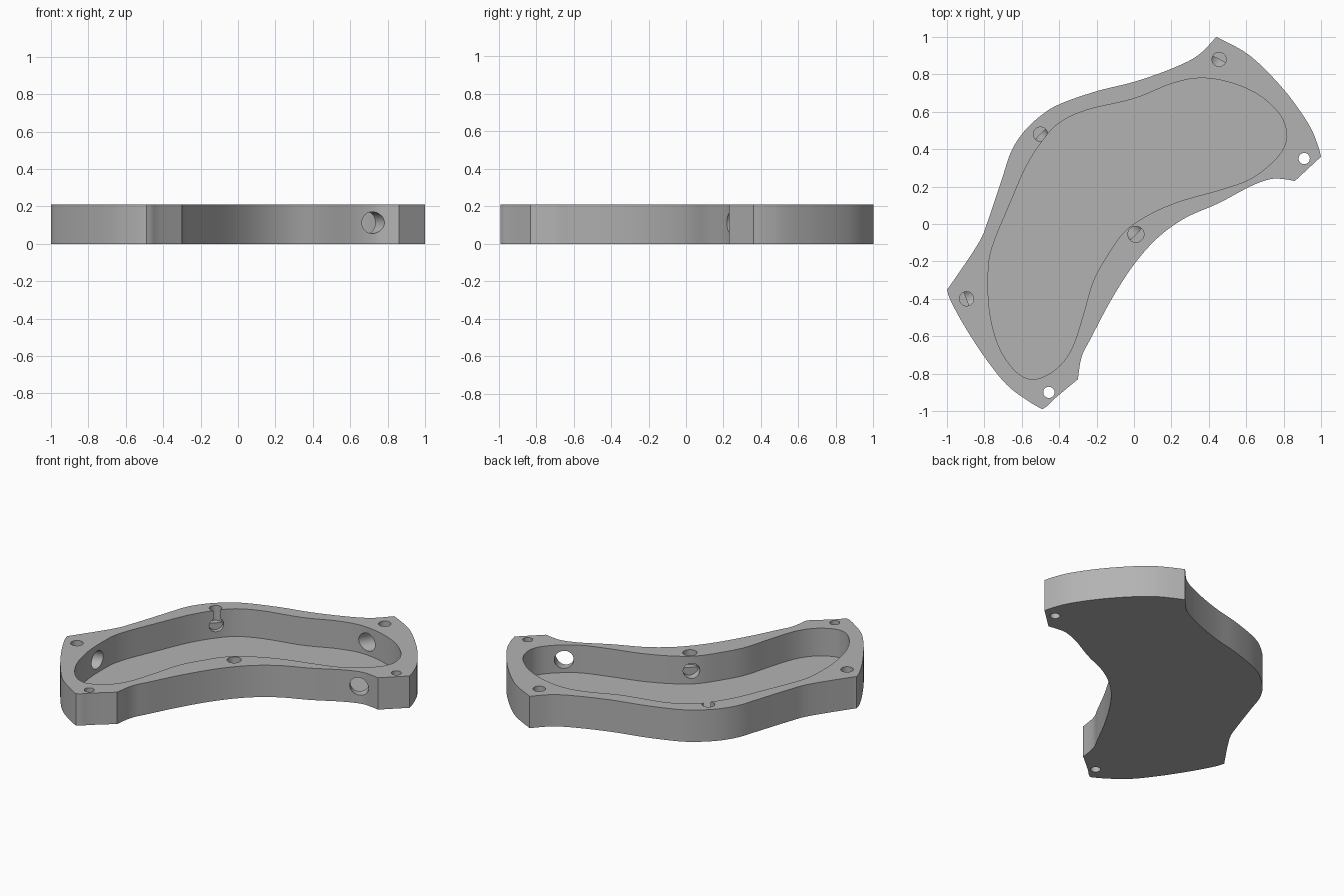
import bpy
import bmesh
from mathutils import Vector

if "Cube" in bpy.data.objects:
    bpy.data.objects.remove(bpy.data.objects["Cube"], do_unlink=True)

HEIGHT = 0.21
FLOOR = 0.027
HOLE_Z = 0.113

grey = bpy.data.materials.new("plain_grey")
grey.use_nodes = True
grey.diffuse_color = (0.45, 0.45, 0.45, 1)
grey.node_tree.nodes["Principled BSDF"].inputs["Base Color"].default_value = grey.diffuse_color


def spline(points, closed=False, steps=5):
    """Smooth curve through points given in hundredths of a unit."""
    pts = [Vector(p) / 100 for p in points]
    count = len(pts)
    if closed:
        at = lambda i: pts[i % count]
    else:
        at = lambda i: pts[max(0, min(count - 1, i))]
    result = []
    for i in range(count if closed else count - 1):
        a, b, c, d = at(i - 1), at(i), at(i + 1), at(i + 2)
        for s in range(steps):
            t = s / steps
            result.append(b + (c - a) * t / 2
                          + (a * 2 - b * 5 + c * 4 - d) * t * t / 2
                          + (b * 3 - a - c * 3 + d) * t * t * t / 2)
    return result


def prism(name, outline, bottom, top):
    """Extrude a flat outline straight up."""
    bm = bmesh.new()
    face = bm.faces.new([bm.verts.new((p.x, p.y, bottom)) for p in outline])
    lifted = bmesh.ops.extrude_face_region(bm, geom=[face])["geom"]
    verts = [v for v in lifted if isinstance(v, bmesh.types.BMVert)]
    bmesh.ops.translate(bm, verts=verts, vec=(0, 0, top - bottom))
    bmesh.ops.recalc_face_normals(bm, faces=bm.faces)
    mesh = bpy.data.meshes.new(name)
    bm.to_mesh(mesh)
    bm.free()
    obj = bpy.data.objects.new(name, mesh)
    bpy.context.collection.objects.link(obj)
    mesh.materials.append(grey)
    return obj


def drill(start, end, radius):
    """Cylindrical cutter running from start to end."""
    start, end = Vector(start), Vector(end)
    axis = end - start
    bpy.ops.mesh.primitive_cylinder_add(vertices=32, radius=radius, depth=axis.length,
                                        location=(start + end) / 2)
    obj = bpy.context.object
    obj.rotation_euler = axis.to_track_quat("Z", "Y").to_euler()
    obj.name = "hole_cutter"
    obj.data.materials.append(grey)
    return obj


def cut(target, cutter):
    """Subtract a cutter from the target, then discard the cutter."""
    cutter.hide_render = True
    bpy.ops.object.select_all(action="DESELECT")
    bpy.context.view_layer.objects.active = target
    target.select_set(True)
    mod = target.modifiers.new("cut", "BOOLEAN")
    mod.operation = "DIFFERENCE"
    mod.solver = "EXACT"
    mod.object = cutter
    bpy.ops.object.modifier_apply(modifier=mod.name)
    bpy.data.objects.remove(cutter, do_unlink=True)


# Outer outline: smooth runs that meet at sharp corners
runs = [
    [(44, 100), (62, 90), (80, 72), (93, 54), (98, 43), (100, 36)],
    [(100, 36), (86, 23)],
    [(86, 23), (80, 24), (73, 24), (62, 20), (45, 11), (27, 3), (12, -8), (-1, -23),
     (-13, -42), (-23, -61), (-28, -71), (-30, -83)],
    [(-30, -83), (-42, -93), (-46, -97), (-49, -99)],
    [(-49, -99), (-56, -95), (-68, -86), (-80, -71), (-91, -54), (-98, -41), (-100, -35)],
    [(-100, -35), (-97, -31), (-83, -10), (-78, 2), (-70, 26), (-66, 38), (-60, 48),
     (-51, 57), (-40, 64), (-20, 71), (0, 76), (20, 83), (34, 90), (44, 100)],
]
outline = [p for run in runs for p in spline(run)]

# Inner pocket outline: one closed smooth loop
pocket = spline([
    (35, 78), (50, 76), (65, 70), (76, 61), (81, 52), (81, 43), (75, 34), (62, 24),
    (45, 18), (24, 12), (8, 5), (-5, -4), (-15, -18), (-22, -31), (-27, -48), (-33, -66),
    (-41, -77), (-53, -83), (-63, -79), (-72, -66), (-77, -48), (-78, -29), (-76, -13),
    (-65, 14), (-58, 30), (-50, 43), (-40, 54), (-25, 61), (0, 67), (20, 75)], closed=True)

tray = prism("tray_body", outline, 0, HEIGHT)
cut(tray, prism("pocket_cutter", pocket, FLOOR, HEIGHT + 0.1))

# Blind rim holes, each met by a side bore from the pocket: x, y, radius, bore end, bore radius
blind = [
    (0.455, 0.88, 0.038, (0.38, 0.74), 0.058),
    (-0.5, 0.48, 0.038, (-0.4, 0.38), 0.045),
    (0.01, -0.055, 0.043, (-0.09, 0.04), 0.05),
    (-0.895, -0.4, 0.038, (-0.72, -0.33), 0.058),
]
for x, y, radius, end, bore in blind:
    cut(tray, drill((x, y, HOLE_Z), (x, y, HEIGHT + 0.1), radius))
    cut(tray, drill((x, y, HOLE_Z), (*end, HOLE_Z), bore))

# Corner holes right through the tray
for x, y in [(0.91, 0.35), (-0.455, -0.9)]:
    cut(tray, drill((x, y, -0.1), (x, y, HEIGHT + 0.1), 0.03))

# Cable bore through the concave side wall
cut(tray, drill((0.77, 0.15, HOLE_Z), (0.64, 0.37, HOLE_Z), 0.058))

# Smooth walls with crisp rims
bpy.ops.object.select_all(action="DESELECT")
tray.select_set(True)
bpy.context.view_layer.objects.active = tray
bpy.ops.object.shade_smooth_by_angle(angle=0.5)
